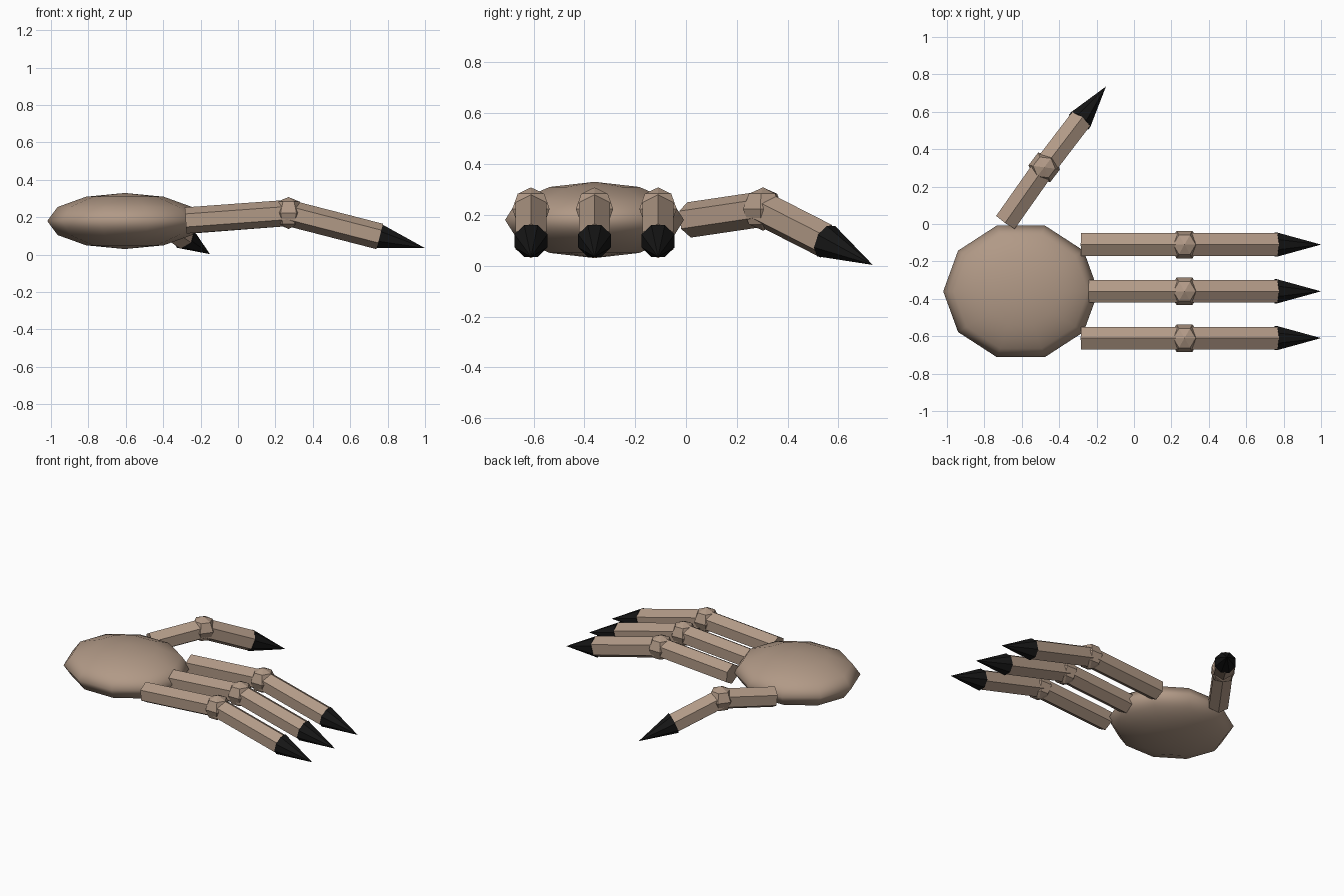
import bpy
import math
from mathutils import Vector, Matrix

if "Cube" in bpy.data.objects:
    bpy.data.objects.remove(bpy.data.objects["Cube"])


def material(name, color):
    mat = bpy.data.materials.new(name)
    mat.use_nodes = True
    mat.diffuse_color = (*color, 1)
    mat.node_tree.nodes["Principled BSDF"].inputs["Base Color"].default_value = (*color, 1)
    return mat


SKIN = material("tan skin", (0.44, 0.32, 0.24))
BLACK = material("claw black", (0.008, 0.008, 0.008))


def finish(name, mat):
    obj = bpy.context.object
    obj.name = name
    obj.data.materials.append(mat)
    return obj


def ball(name, center, radii, segments, rings, turn):
    bpy.ops.mesh.primitive_uv_sphere_add(segments=segments, ring_count=rings, radius=1,
                                         location=center, rotation=(0, 0, turn))
    obj = finish(name, SKIN)
    obj.scale = radii
    return obj


def rod(name, start, end, radius, tip_radius, sides, roll, mat):
    """Faceted rod or cone whose cross-section is rolled relative to straight up."""
    axis = end - start
    z = axis.normalized()
    x = Vector((0, 0, 1)).cross(z).normalized()
    y = z.cross(x)
    bpy.ops.mesh.primitive_cone_add(vertices=sides, radius1=radius, radius2=tip_radius,
                                    depth=axis.length)
    obj = finish(name, mat)
    frame = Matrix((x, y, z)).transposed()
    spin = Matrix.Rotation(roll, 3, "Z")
    obj.matrix_world = Matrix.Translation((start + end) / 2) @ (frame @ spin).to_4x4()
    return obj


def digit(name, root, knuckle, tip, claw_length=0.25):
    root, knuckle, tip = Vector(root), Vector(knuckle), Vector(tip)
    claw_base = tip - (tip - knuckle).normalized() * claw_length
    heading = math.atan2(tip.y - knuckle.y, tip.x - knuckle.x)
    rod(name + "_lower", root, knuckle, 0.07, 0.07, 6, 0, SKIN)
    rod(name + "_upper", knuckle, claw_base, 0.07, 0.07, 6, 0, SKIN)
    ball(name + "_knuckle", knuckle, (0.085,) * 3, 6, 4, heading + math.pi / 2)
    rod(name + "_claw", claw_base, tip, 0.07, 0, 8, math.pi / 8, BLACK)


# Palm: flattened ball, smooth above and below a sharp rim
palm = ball("palm", (-0.605, -0.36, 0.18), (0.415, 0.37, 0.15), 10, 6, 0)
palm.data.transform(Matrix.Rotation(math.pi / 2, 4, "Z"))
bpy.ops.object.shade_smooth_by_angle(angle=math.radians(50))

# Three parallel fingers
for label, y, root_x in (("front", -0.61, -0.28), ("middle", -0.36, -0.25), ("back", -0.11, -0.28)):
    digit(label + "_finger", (root_x, y, 0.183), (0.27, y, 0.223), (1.0, y, 0.035))

# Thumb
digit("thumb", (-0.685, 0.012, 0.18), (-0.48, 0.303, 0.223), (-0.15, 0.735, 0.003))
